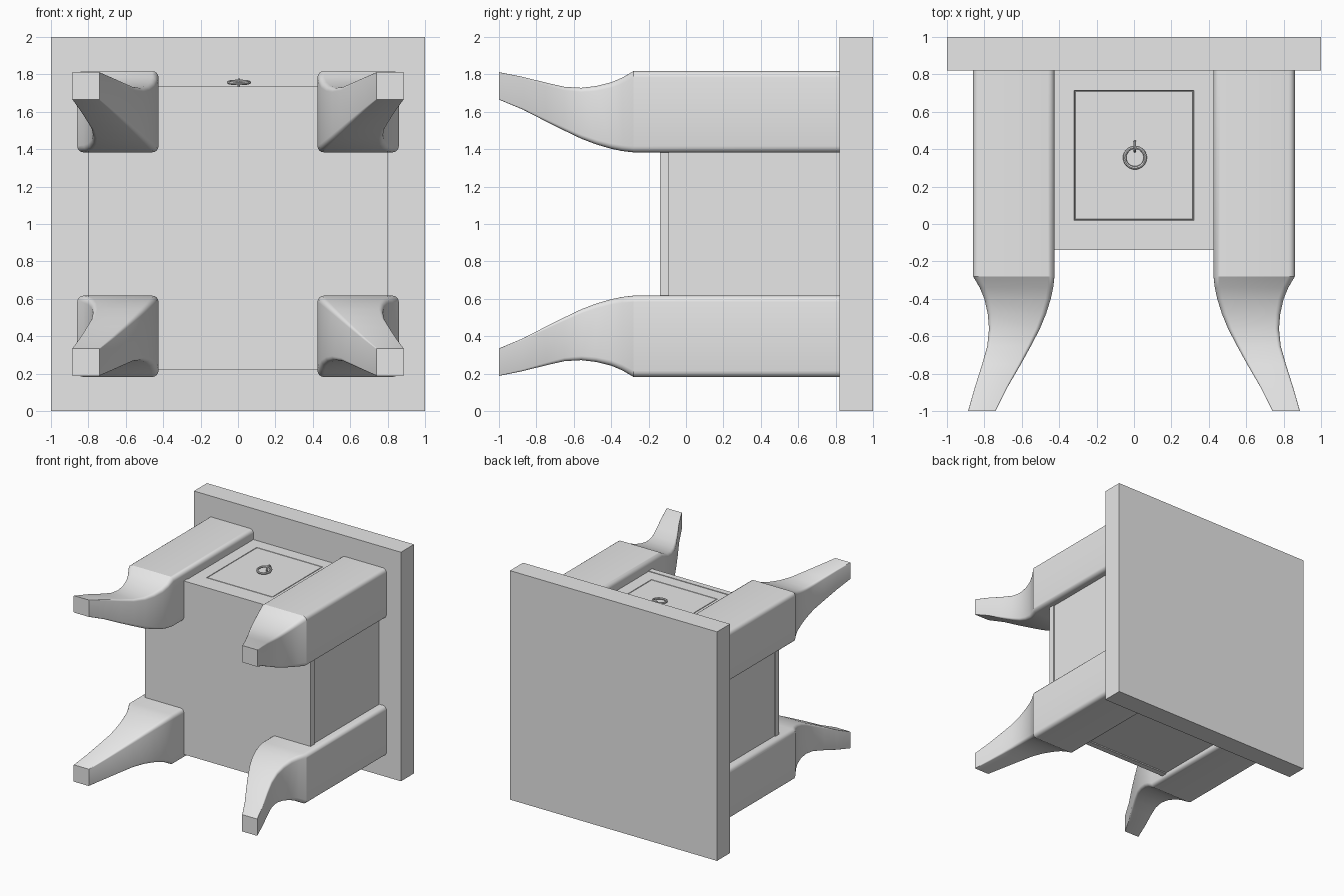
import bpy, bmesh, math
from mathutils import Vector

if "Cube" in bpy.data.objects:
    bpy.data.objects.remove(bpy.data.objects["Cube"], do_unlink=True)

GREY = (0.8, 0.8, 0.8, 1)
grey = bpy.data.materials.new("plain grey")
grey.use_nodes = True
grey.diffuse_color = GREY
grey.node_tree.nodes["Principled BSDF"].inputs["Base Color"].default_value = GREY


def finish(bm, name, smooth=False):
    bmesh.ops.recalc_face_normals(bm, faces=bm.faces)
    mesh = bpy.data.meshes.new(name)
    bm.to_mesh(mesh)
    bm.free()
    mesh.materials.append(grey)
    obj = bpy.data.objects.new(name, mesh)
    bpy.context.collection.objects.link(obj)
    if smooth:
        bpy.ops.object.select_all(action="DESELECT")
        obj.select_set(True)
        bpy.context.view_layer.objects.active = obj
        bpy.ops.object.shade_smooth_by_angle(angle=math.radians(30))
    return obj


def box_mesh(low, high):
    bm = bmesh.new()
    bmesh.ops.create_cube(bm, size=1)
    for v in bm.verts:
        v.co = Vector([h if c > 0 else l for c, l, h in zip(v.co, low, high)])
    return bm


# Table top, standing on edge
finish(box_mesh((-1, 0.82, 0), (1, 1, 2)), "table_top")

# Cabinet base board with a small lip
finish(box_mesh((-0.8, -0.14, 0.22), (0.8, -0.09, 1.735)), "base_board")

# Cabinet with a grooved door outline on its upper face
bm = box_mesh((-0.79, -0.09, 0.23), (0.79, 0.82, 1.73))
door = max(bm.faces, key=lambda f: f.calc_center_median().z)
bmesh.ops.inset_individual(bm, faces=[door], thickness=0.1)
for v in door.verts:
    v.co.x = math.copysign(0.32, v.co.x)
    v.co.y = 0.715 if v.co.y > 0.4 else 0.02
for depth in (-0.012, 0.012):
    bmesh.ops.inset_individual(bm, faces=[door], thickness=0.005, depth=depth)
finish(bm, "cabinet")

# Legs: y, inner and outer limits along the sideways axis
SECTIONS = [
    (0.82, 0.425, 0.86), (-0.28, 0.425, 0.86), (-0.34, 0.432, 0.825),
    (-0.4, 0.445, 0.8), (-0.48, 0.47, 0.782), (-0.56, 0.503, 0.775),
    (-0.65, 0.55, 0.784), (-0.75, 0.605, 0.812), (-0.87, 0.675, 0.85),
    (-1, 0.74, 0.887),
]
CORNERS = ((1, 1), (-1, 1), (-1, -1), (1, -1))


def make_leg(name, side, level):
    bm = bmesh.new()
    rings = []
    for y, low, high in SECTIONS:
        t = max(0, (-0.28 - y) / 0.72)
        radius = 0.03 * (1 - t) + 0.004
        drift = 0.042 + 0.033 * t * t
        half = (high - low) / 2 - radius
        mid = (high + low) / 2
        ring = []
        for i, (cx, cz) in enumerate(CORNERS):
            for k in range(5):
                a = math.radians(90 * i + 22.5 * k)
                x = mid + cx * half + radius * math.cos(a)
                z = mid - drift + cz * half + radius * math.sin(a)
                ring.append(bm.verts.new((side * x, y, 1 + level * z)))
        rings.append(ring)
    for a, b in zip(rings, rings[1:]):
        for i in range(len(a)):
            j = (i + 1) % len(a)
            bm.faces.new((a[i], a[j], b[j], b[i]))
    bm.faces.new(rings[0])
    bm.faces.new(rings[-1])
    finish(bm, name, smooth=True)


for side, side_name in ((1, "left"), (-1, "right")):
    for level, level_name in ((1, "upper"), (-1, "lower")):
        make_leg(f"{level_name}_{side_name}_leg", side, level)

# Door pull: tilted ring hanging from a small eyelet
bpy.ops.mesh.primitive_torus_add(
    major_radius=0.055, minor_radius=0.009, major_segments=32, minor_segments=8,
    location=(0.005, 0.355, 1.757), rotation=(math.radians(6), 0, 0))
pull = bpy.context.object
pull.name = "pull_ring"
pull.data.materials.append(grey)
bpy.ops.object.shade_smooth_by_angle()

bpy.ops.mesh.primitive_torus_add(
    major_radius=0.026, minor_radius=0.007, major_segments=20, minor_segments=8,
    location=(0.005, 0.415, 1.746), rotation=(0, math.radians(90), 0))
eyelet = bpy.context.object
eyelet.name = "pull_eyelet"
eyelet.data.materials.append(grey)
bpy.ops.object.shade_smooth_by_angle()
